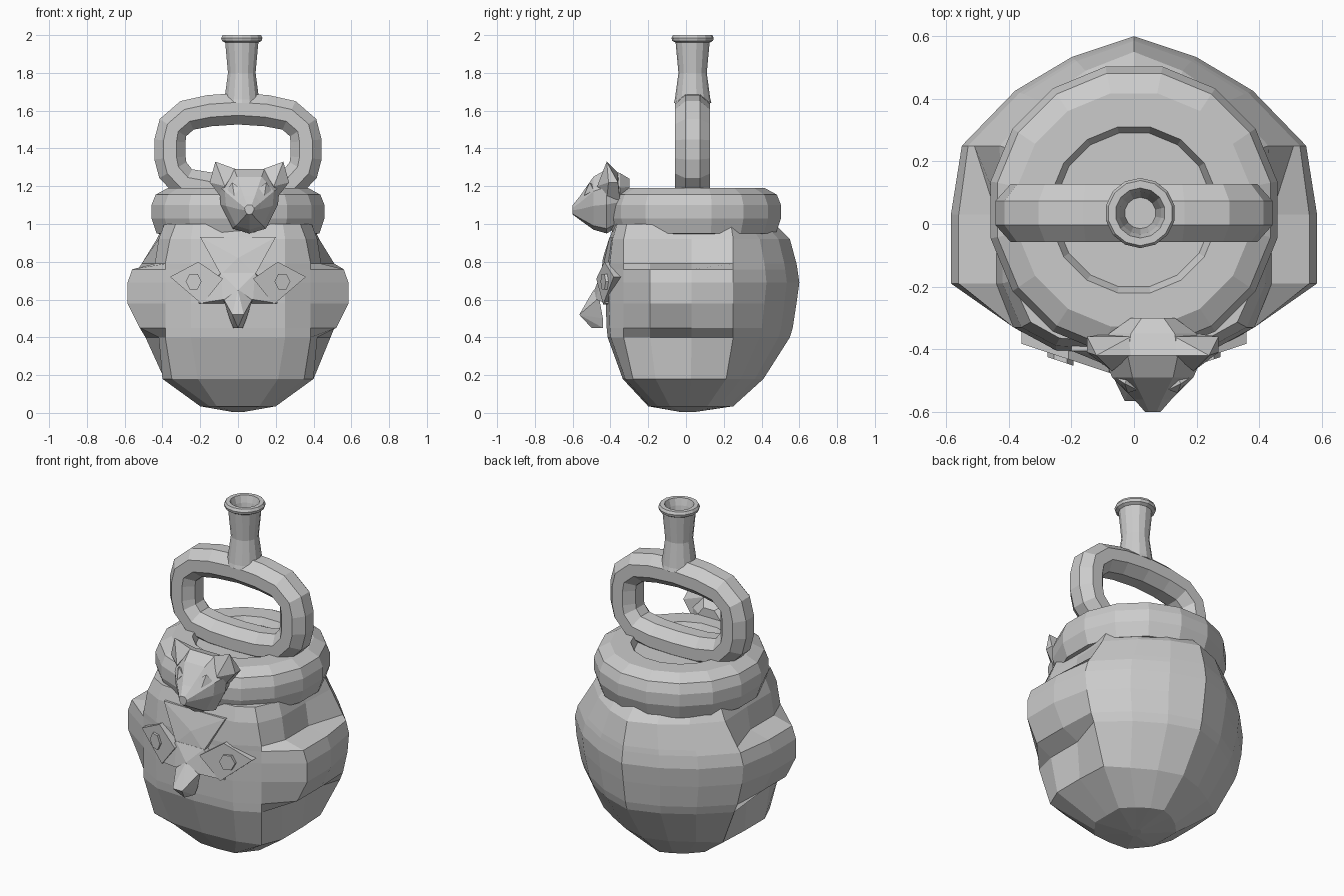
import bpy, bmesh, math
from mathutils import Vector

if "Cube" in bpy.data.objects:
    bpy.data.objects.remove(bpy.data.objects["Cube"])


def finish(name, bm):
    bmesh.ops.recalc_face_normals(bm, faces=bm.faces)
    me = bpy.data.meshes.new(name)
    bm.to_mesh(me)
    bm.free()
    ob = bpy.data.objects.new(name, me)
    bpy.context.collection.objects.link(ob)
    return ob


def loft(name, rings, closed=False):
    """Skin a series of equal-sized rings; cap the ends or join them."""
    bm = bmesh.new()
    vs = [[bm.verts.new(p) for p in r] for r in rings]
    n = len(vs[0])
    for i in range(len(vs) if closed else len(vs) - 1):
        a, b = vs[i], vs[(i + 1) % len(vs)]
        for j in range(n):
            k = (j + 1) % n
            bm.faces.new((a[j], a[k], b[k], b[j]))
    if not closed:
        bm.faces.new(vs[0])
        bm.faces.new(vs[-1])
    return finish(name, bm)


def lathe(name, profile, n, cx, cy):
    return loft(name, [[(cx + r * math.cos(2 * math.pi * (j + .5) / n),
                         cy + r * math.sin(2 * math.pi * (j + .5) / n), z)
                        for j in range(n)] for r, z in profile])


def hull(name, pts, mirror=False):
    bm = bmesh.new()
    for x, y, z in pts:
        bm.verts.new((x, y, z))
        if mirror and x:
            bm.verts.new((-x, y, z))
    res = bmesh.ops.convex_hull(bm, input=bm.verts)
    loose = [v for v in bm.verts if not v.link_faces]
    bmesh.ops.delete(bm, geom=loose, context='VERTS')
    return finish(name, bm)


# Head-shaped body with ears swelling out of the side columns
# z, front depth, cheek width, ear width, back-side width, back depth, y scale
levels = [
    (.005, .03, .02, .03, .03, .05, .08),
    (.035, .20, .15, .20, .20, .25, .45),
    (.18, .335, .35, .40, .39, .41, .85),
    (.40, .415, .385, .42, .49, .55, 1),
    (.45, .42, .385, .52, .51, .565, 1),
    (.58, .425, .385, .585, .54, .585, 1),
    (.69, .425, .385, .585, .55, .60, 1),
    (.76, .42, .385, .56, .53, .59, 1),
    (.79, .42, .385, .44, .51, .585, 1),
    (.92, .405, .36, .42, .43, .55, 1),
    (1.0, .38, .33, .39, .39, .47, .95),
]
rings = []
for z, f, wf, we, wb, b, s in levels:
    half = [(.25 * s, -f * .96), (wf, -.33 * s), (we, -.19 * s), (we, .03 * s),
            (wb, .25 * s), (wb * .69, b * .71), (wb * .36, b * .89)]
    ring = [(0, -f)] + half + [(0, b)] + [(-x, y) for x, y in reversed(half)]
    rings.append([(x, y, z) for x, y in ring])
loft("head_body", rings)

# Brow, nose bridge and nose
hull("brow", [(.2, -.405, .93), (.2, -.3, .93), (.09, -.45, .73),
              (.09, -.36, .73), (0, -.44, .82)], True)
hull("nose_bridge", [(.09, -.45, .74), (.21, -.425, .58), (.2, -.36, .58),
                     (0, -.485, .65), (.08, -.475, .60), (.1, -.36, .74)], True)
hull("nose", [(0, -.49, .65), (.08, -.46, .61), (.03, -.565, .52),
              (.045, -.44, .50), (.025, -.44, .45), (0, -.50, .45)], True)

# Eyes: diamond lids with hexagonal pupils, facing slightly outward
for side, label in ((-1, "left"), (1, "right")):
    lid = [(.36, .72), (.21, .80), (.08, .71), (.19, .575)]
    pts = []
    for x, z in lid:
        y = -.475 + (x - .08) * .33
        pts += [(side * x, y, z), (side * x, y + .12, z)]
    hull(label + "_eyelid", pts)
    pupil = []
    for j in range(6):
        a = math.pi * j / 3
        x, z = .235 + .042 * math.cos(a), .695 + .048 * math.sin(a)
        y = -.475 + (x - .08) * .33
        pupil += [(side * x, y - .015, z), (side * x, y + .05, z)]
    hull(label + "_pupil", pupil)

# Headband with a shallow recessed deck
lathe("headband", [(.38, .94), (.44, .95), (.467, 1.03), (.467, 1.10),
                   (.445, 1.155), (.38, 1.19), (.27, 1.19), (.25, 1.15),
                   (.02, 1.15)], 16, 0, .045)

# Stirrup handle: octagonal tube around a rounded loop
quarter = [(.36, 1.44), (.345, 1.51), (.27, 1.575), (.15, 1.6)]
lower = [(.15, 1.19), (.28, 1.215), (.345, 1.285), (.36, 1.35)]
path = (lower + quarter + [(0, 1.61)] + [(-x, z) for x, z in reversed(quarter)]
        + [(-x, z) for x, z in reversed(lower)] + [(0, 1.185)])
rings = []
for i, (x, z) in enumerate(path):
    (xa, za), (xb, zb) = path[i - 1], path[(i + 1) % len(path)]
    t = Vector((xb - xa, zb - za)).normalized()
    rings.append([])
    for j in range(8):
        a = math.pi * (j + .5) / 4
        u = .09 * math.cos(a)
        rings[-1].append((x + t.y * u, .035 + .1 * math.sin(a), z - t.x * u))
loft("stirrup_handle", rings, closed=True)

# Spout with rolled lip and hollow mouth
lathe("spout", [(.10, 1.64), (.094, 1.66), (.075, 1.80), (.09, 1.96),
                (.108, 1.97), (.112, 1.985), (.104, 2.0), (.08, 2.0),
                (.068, 1.96), (.05, 1.84)], 14, .02, .035)

# Animal head on the headband: y, half width, low z, high z
muzzle = [(-.30, .07, 1.08, 1.24), (-.35, .14, .99, 1.27), (-.42, .16, .95, 1.29),
          (-.49, .13, .97, 1.25), (-.56, .06, 1.02, 1.15), (-.60, .025, 1.05, 1.10)]
rings = []
for y, w, lo, hi in muzzle:
    m, h = (lo + hi) / 2, (hi - lo) / 2
    rings.append([(.06 + w * a, y, m + h * b) for a, b in
                  ((0, -1), (.55, -.85), (.95, -.1), (1, .45), (.5, 1),
                   (-.5, 1), (-1, .45), (-.95, -.1), (-.55, -.85))])
loft("animal_head", rings)
for side, label in ((-1, "left"), (1, "right")):
    hull("animal_" + label + "_ear",
         [(.06 + side * x, y, z) for x, y, z in
          ((.07, -.42, 1.29), (.18, -.42, 1.33), (.21, -.41, 1.22), (.14, -.42, 1.13),
           (.21, -.36, 1.22), (.14, -.35, 1.13), (.07, -.36, 1.27), (.13, -.47, 1.20))])
    # Small animal eye bumps
    hull("animal_" + label + "_eye",
         [(.06 + side * x, y, z) for x, y, z in
          ((.05, -.53, 1.19), (.09, -.51, 1.22), (.12, -.49, 1.18), (.08, -.54, 1.15),
           (.06, -.46, 1.18))])
